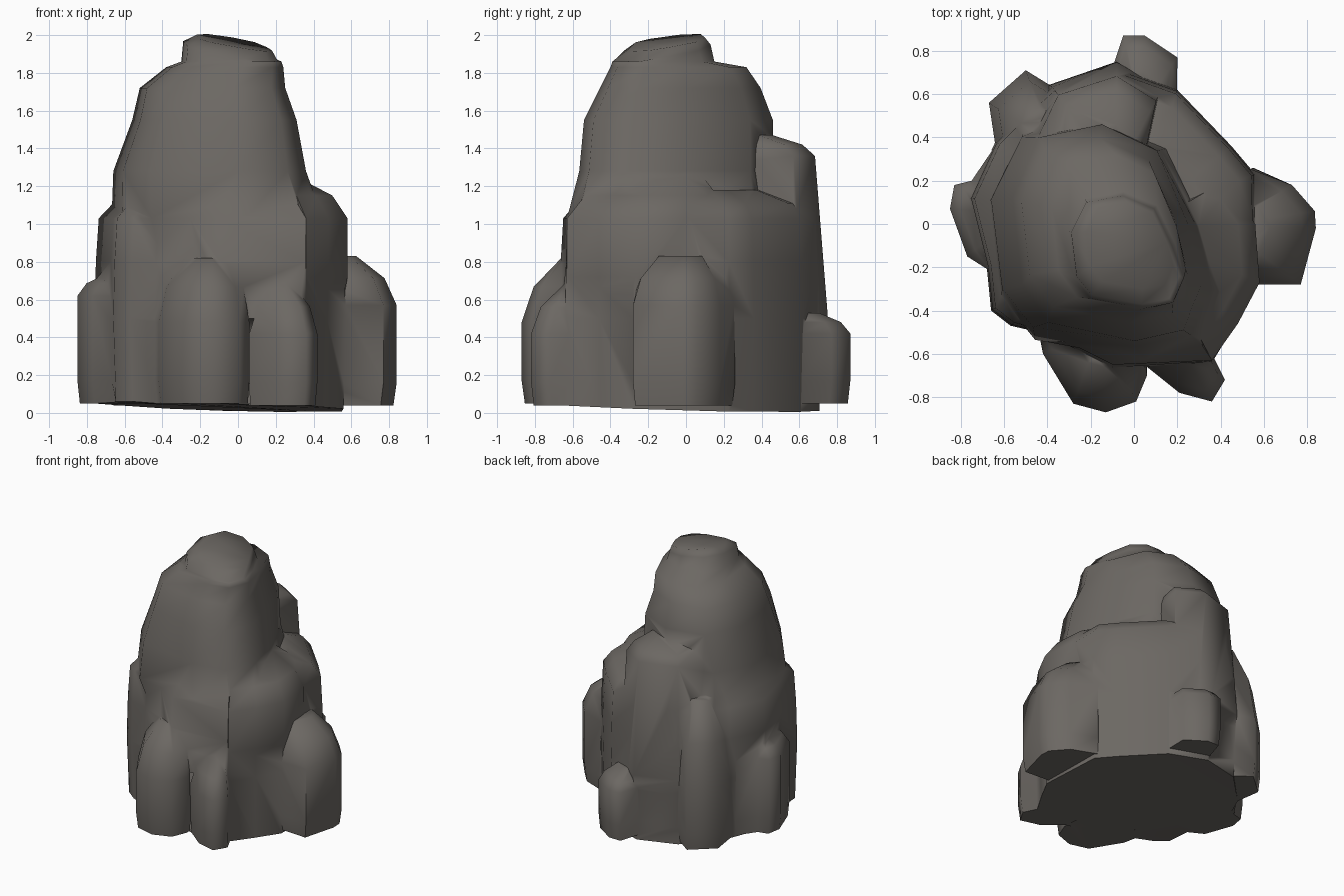
import bpy, bmesh

if "Cube" in bpy.data.objects:
    bpy.data.objects.remove(bpy.data.objects["Cube"])

stone = bpy.data.materials.new("warm grey stone")
stone.diffuse_color = (0.15, 0.138, 0.125, 1)
stone.use_nodes = True
stone.node_tree.nodes["Principled BSDF"].inputs["Base Color"].default_value = stone.diffuse_color
parts = []


def loft(name, rings):
    """Skin a stack of equal-length rings and cap both ends."""
    bm = bmesh.new()
    loops = [[bm.verts.new(p) for p in ring] for ring in rings]
    n = len(loops[0])
    for a, b in zip(loops, loops[1:]):
        for i in range(n):
            j = (i + 1) % n
            bm.faces.new((a[i], a[j], b[j], b[i]))
    bm.faces.new(loops[0][::-1])
    bm.faces.new(loops[-1])
    bmesh.ops.triangulate(bm, faces=[f for f in bm.faces if len(f.verts) > 4])
    bmesh.ops.recalc_face_normals(bm, faces=bm.faces)
    me = bpy.data.meshes.new(name)
    bm.to_mesh(me)
    bm.free()
    me.materials.append(stone)
    ob = bpy.data.objects.new(name, me)
    bpy.context.collection.objects.link(ob)
    parts.append(ob)
    return ob


def buttress(name, outer, foot, shoulder, top, inner=.65, taper=1.0):
    """Stone leaning on the core: outer corners plus an inner edge, rounded over on top."""
    ends = [outer[-1], outer[0]]
    outline = outer + [(x * inner, y * inner) for x, y in ends]
    ax = sum(x for x, y in ends) / 2 * inner
    ay = sum(y for x, y in ends) / 2 * inner
    rise = top - shoulder
    levels = [(foot, .96), (foot + .12, 1), (shoulder, taper),
              (shoulder + rise * .55, taper * .85), (top, taper * .5)]
    return loft(name, [[(ax + (x - ax) * s, ay + (y - ay) * s, z)
                        for x, y in outline] for z, s in levels])


# Broad base, sagging to its lowest point at the back right
outline = [(.57, -.28), (.56, .23), (.45, .36), (.2, .62), (-.08, .72), (-.38, .64),
           (-.64, .38), (-.76, .12), (-.68, -.2), (-.66, -.4), (-.57, -.47), (-.44, -.5),
           (-.1, -.67), (.36, -.64), (.47, -.46)]
base = loft("base_rock", [[(x * s, y * s, z) for x, y in outline] for z, s in
                          ((.04, .98), (.5, 1), (.8, .99), (1.03, .97), (1.11, .87), (1.18, .6))])
for v in base.data.vertices:
    if v.co.z < .05:
        v.co.z = max(0, .03 - .03 * v.co.x - .03 * v.co.y)

# Tower: one uneven outline, shifted and resized up to a tilted summit
unit = [(1, -.48), (.86, .08), (.53, .76), (-.05, 1), (-.72, .88),
        (-1, .32), (-.9, -.48), (-.62, -.83), (.3, -1), (.81, -.9)]


def tilt(x, y, z):
    return (x, y, z - .16 * x + .12 * (y + .05) if z > 1.9 else z)


tower = loft("tower", [[tilt(cx + x * rx, cy + y * ry, z) for x, y in unit]
                       for z, cx, cy, rx, ry in (
    (.70, -.11, -.06, .45, .45),
    (1.03, -.11, -.07, .56, .56),
    (1.28, -.15, -.05, .51, .515),
    (1.55, -.125, -.04, .435, .50),
    (1.72, -.135, -.03, .385, .425),
    (1.83, -.07, -.04, .31, .36),
    (1.86, -.035, -.12, .265, .27),
    (1.92, -.04, -.12, .25, .25),
    (1.965, -.02, -.10, .20, .20))])

# Terrace on the right and high block at the back
buttress("right_terrace", [(.36, -.63), (.48, -.46), (.58, -.27), (.56, 0), (.42, .2)],
         .6, 1.03, 1.25, inner=.1)
buttress("back_block", [(.13, .62), (-.08, .75), (-.39, .65), (-.5, .42)],
         .4, 1.36, 1.47, inner=.45, taper=.87)

# Buttress stones around the foot
buttress("right_buttress", [(.55, -.28), (.77, -.28), (.84, -.02), (.835, .06), (.73, .18), (.55, .26)],
         .04, .57, .83, inner=.75)
buttress("back_buttress", [(.2, .62), (.2, .77), (.05, .87), (-.05, .87), (-.1, .72)],
         .05, .42, .53, inner=.8)
buttress("back_left_buttress", [(-.37, .63), (-.5, .71), (-.67, .56), (-.64, .36)],
         .04, .5, 1.1, inner=.75)
buttress("left_buttress", [(-.66, .34), (-.75, .2), (-.83, .18), (-.85, .07), (-.77, -.15), (-.66, -.22)],
         .05, .62, .74, inner=.8)
buttress("front_left_buttress", [(-.44, -.5), (-.42, -.6), (-.28, -.83), (-.13, -.87), (.01, -.82), (.06, -.7)],
         .05, .48, .82, inner=.75)
buttress("front_right_buttress", [(.06, -.66), (.21, -.78), (.36, -.82), (.42, -.72), (.36, -.6)],
         .04, .42, .68, inner=.75)

# Fuse everything into one continuous rock skin
for part in parts[1:]:
    mod = base.modifiers.new(part.name, 'BOOLEAN')
    mod.operation, mod.solver, mod.object = 'UNION', 'EXACT', part
bpy.context.view_layer.objects.active = base
base.select_set(True)
for mod in list(base.modifiers):
    bpy.ops.object.modifier_apply(modifier=mod.name)
for part in parts[1:]:
    bpy.data.objects.remove(part)
base.name = "rock_formation"

# Clean slivers left by the union, then shade softly
bm = bmesh.new()
bm.from_mesh(base.data)
bmesh.ops.remove_doubles(bm, verts=bm.verts, dist=.015)
bm.to_mesh(base.data)
bm.free()
base.data.materials.clear()
base.data.materials.append(stone)
for p in base.data.polygons:
    p.material_index = 0
bpy.ops.object.shade_smooth_by_angle(angle=1.3)
